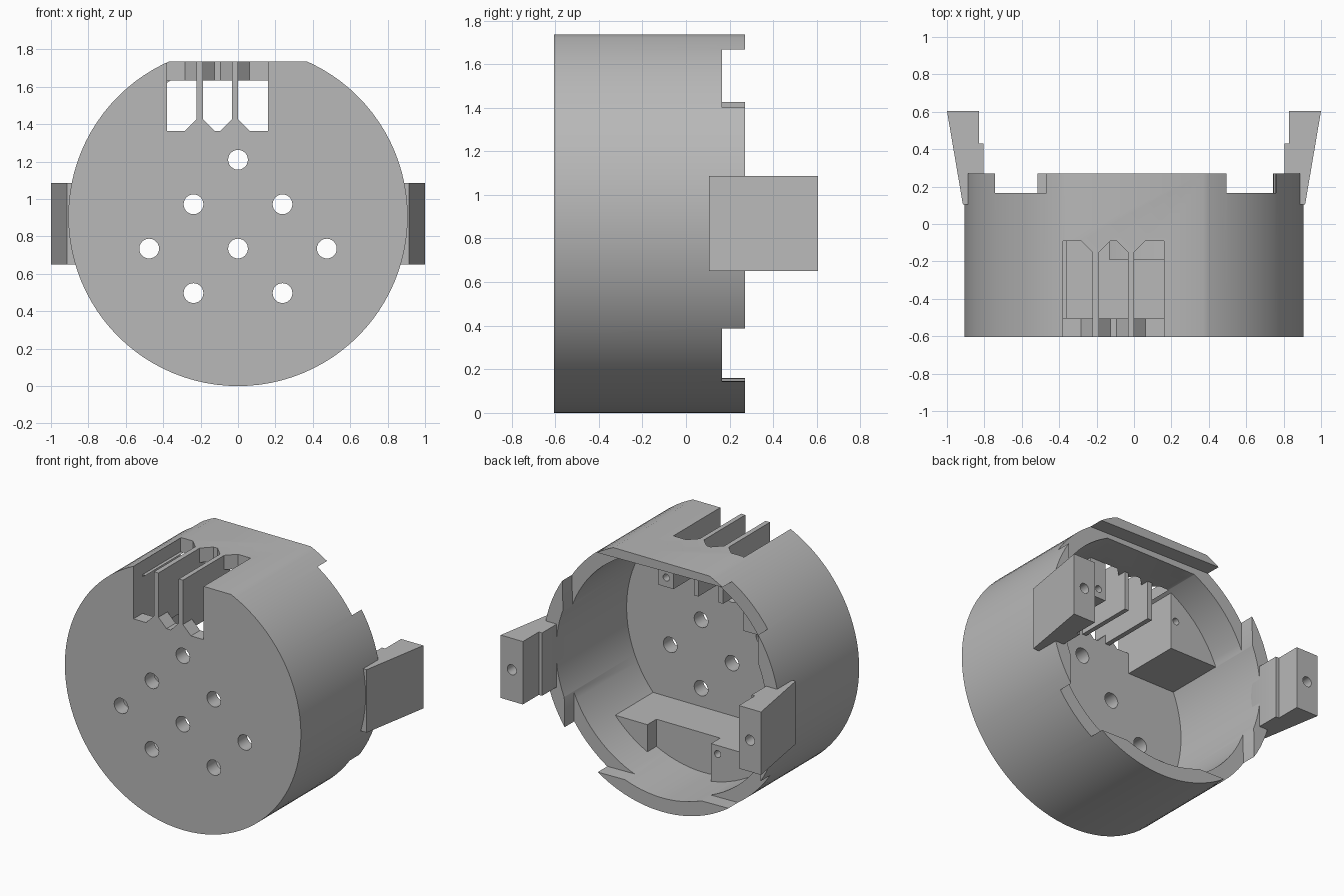
import bpy, bmesh, math
from mathutils import Vector, Matrix

if "Cube" in bpy.data.objects:
    bpy.data.objects.remove(bpy.data.objects["Cube"], do_unlink=True)

grey = bpy.data.materials.new("plain_grey")
grey.use_nodes = True
grey.diffuse_color = (0.48, 0.48, 0.48, 1)
grey.node_tree.nodes["Principled BSDF"].inputs["Base Color"].default_value = (0.48, 0.48, 0.48, 1)

CZ, R, RIN = 0.907, 0.907, 0.81          # drum axis height, outer and inner radius
FRONT, FLOOR, RIM, TOP = -0.605, -0.505, 0.27, 1.735
BLOCK_BACK = -0.09


def finish(name, bm):
    bmesh.ops.recalc_face_normals(bm, faces=bm.faces)
    mesh = bpy.data.meshes.new(name)
    bm.to_mesh(mesh)
    bm.free()
    mesh.materials.append(grey)
    obj = bpy.data.objects.new(name, mesh)
    bpy.context.collection.objects.link(obj)
    return obj


def prism(name, points, axis, low, high):
    """Extrude a 2D outline along y (points are x, z) or z (points are x, y)."""
    bm = bmesh.new()
    place = (lambda a, b: (a, low, b)) if axis == "y" else (lambda a, b: (a, b, low))
    face = bm.faces.new([bm.verts.new(place(a, b)) for a, b in points])
    side = bmesh.ops.extrude_face_region(bm, geom=[face])["geom"]
    step = Vector((0, high - low, 0)) if axis == "y" else Vector((0, 0, high - low))
    bmesh.ops.translate(bm, vec=step, verts=[g for g in side if isinstance(g, bmesh.types.BMVert)])
    return finish(name, bm)


def box(name, x0, x1, y0, y1, z0, z1):
    return prism(name, [(x0, z0), (x1, z0), (x1, z1), (x0, z1)], "y", y0, y1)


def rod(name, x, z, radius, y0, y1, sides=24):
    ring = [2 * math.pi * i / sides for i in range(sides)]
    return prism(name, [(x + radius * math.cos(a), z + radius * math.sin(a)) for a in ring], "y", y0, y1)


def carve(obj, tools, operation="DIFFERENCE"):
    for tool in tools:
        tool.hide_render = True
        mod = obj.modifiers.new("cut", "BOOLEAN")
        mod.operation, mod.solver, mod.object = operation, "EXACT", tool
        bpy.context.view_layer.objects.active = obj
        bpy.ops.object.modifier_apply(modifier=mod.name)
        bpy.data.objects.remove(tool, do_unlink=True)


def smooth(obj):
    bpy.ops.object.select_all(action="DESELECT")
    obj.select_set(True)
    bpy.context.view_layer.objects.active = obj
    bpy.ops.object.shade_smooth_by_angle(angle=math.radians(25))


# Drum: a cup with a flat top, open at the back
drum = rod("drum_shell", 0, CZ, R, FRONT, RIM, 96)
carve(drum, [box("top_trim", -2, 2, -2, 2, TOP, 3)])
cavity = rod("cavity", 0, CZ, RIN, FLOOR, 1, 96)
carve(cavity, [box("cavity_trim", -2, 2, -2, 2, 1.635, 3)])
carve(drum, [cavity])

# Rim notches: a slightly turned square leaves four teeth
notch = box("notch", -0.752, 0.752, 0.165, 0.6, -0.758, 0.765)
notch.data.transform(Matrix.Translation((0, 0, CZ + 0.003)) @ Matrix.Rotation(0.017, 4, "Y"))
carve(drum, [notch])

# Round holes through the front wall
holes = [(0, 1.21), (0, 0.735)]
for s in (-1, 1):
    holes += [(s * 0.238, 0.972), (s * 0.475, 0.735), (s * 0.238, 0.497)]
carve(drum, [rod("hole", x, z, 0.053, -0.7, -0.4) for x, z in holes])

# Three slots with chamfered ends, through the front wall and the top wall
CH = 0.062
for x0, x1, left, right in ((-0.38, -0.222, 0, CH), (-0.188, -0.032, CH, CH), (0, 0.16, CH, 0)):
    def outline(end, far, inward):
        pts = [(x0, far)]
        pts += [(x0, end + inward * left), (x0 + left, end)] if left else [(x0, end)]
        pts += [(x1 - right, end), (x1, end + inward * right)] if right else [(x1, end)]
        return pts + [(x1, far)]
    carve(drum, [prism("front_slot", outline(1.365, 1.9, 1), "y", -0.7, FLOOR + 0.001),
                 prism("top_slot", outline(BLOCK_BACK, -0.7, -1), "z", 1.634, 1.9)])
smooth(drum)

# Dividing fins inside the drum
for name, x0, x1 in (("slot_fin_right", -0.222, -0.188), ("slot_fin_left", -0.032, 0)):
    box(name, x0, x1, FLOOR, BLOCK_BACK, 1.365, 1.635)

# Blocks beside the slots, each with a screw hole at the back
left_block = box("slot_block_left", 0.16, 0.28, FLOOR - 0.01, BLOCK_BACK, 1.365, 1.66)
right_block = box("slot_block_right", -0.9, -0.38, FLOOR - 0.01, BLOCK_BACK, 1.22, 1.66)
carve(right_block, [rod("fit", 0, CZ, 0.84, -1, 1, 96)], "INTERSECT")
for block, x in ((left_block, 0.215), (right_block, -0.42)):
    carve(block, [rod("screw_hole", x, 1.43, 0.024, -0.3, 0.1)])

# Shelf at the bottom with a recess in its back
shelf = box("bottom_shelf", -0.9, 0.9, FLOOR - 0.01, BLOCK_BACK, 0, 0.37)
carve(shelf, [rod("fit", 0, CZ, 0.84, -1, 1, 96),], "INTERSECT")
carve(shelf, [box("recess", -0.13, 0.36, -0.19, 0.2, -0.1, 0.6),
              rod("screw_hole", -0.18, 0.31, 0.024, -0.3, 0.1)])

# Side clips reaching back, with a hole in each end
CLIP = [(0.83, 0.605), (1.0, 0.605), (0.915, 0.105), (0.83, 0.105), (0.805, 0.2), (0.805, 0.43), (0.83, 0.43)]
for name, s in (("left_clip", 1), ("right_clip", -1)):
    clip = prism(name, [(s * x, y) for x, y in CLIP], "z", 0.65, 1.087)
    carve(clip, [rod("clip_hole", s * 0.915, 0.868, 0.035, 0.4, 0.8)])
    smooth(clip)
